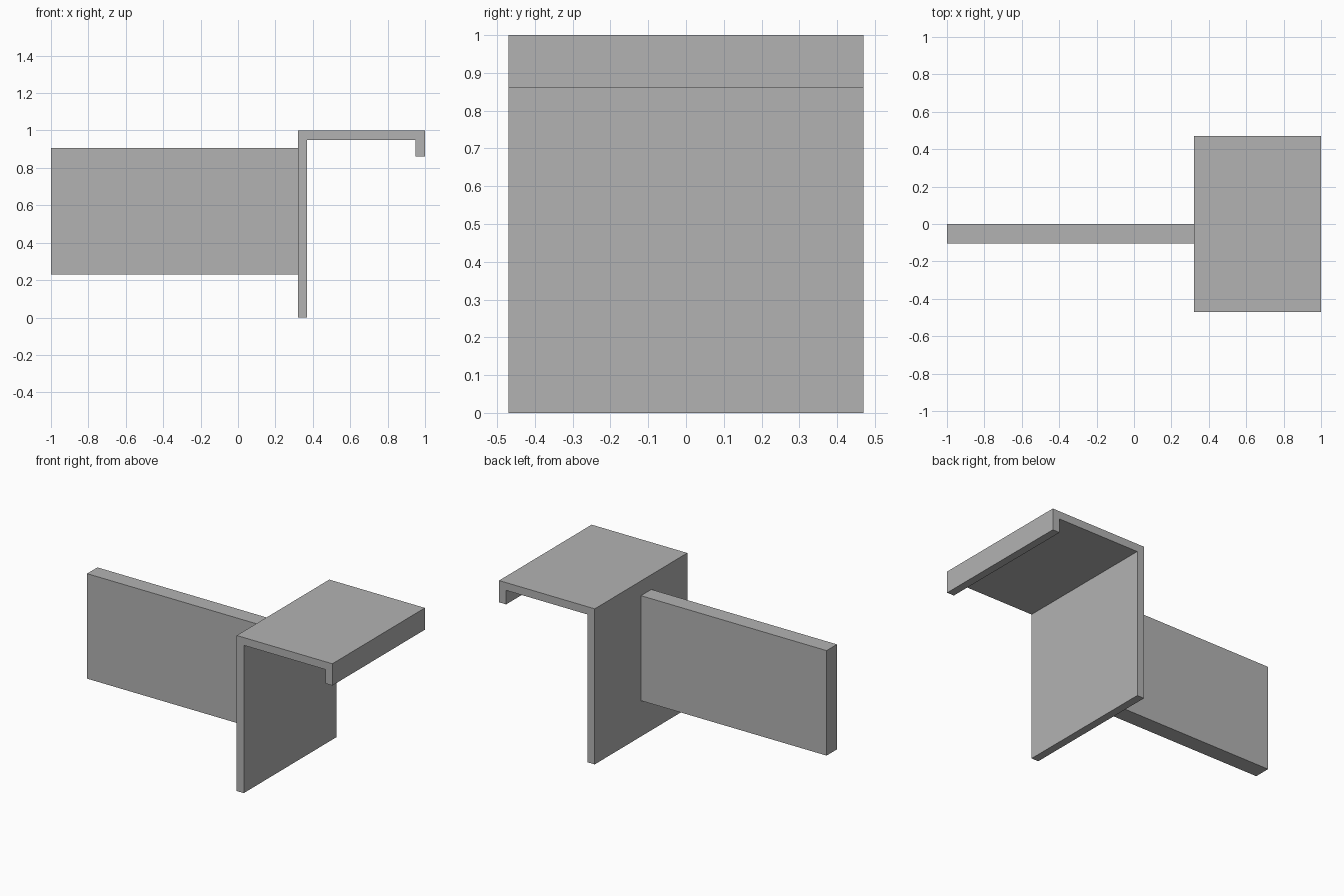
import bpy
import bmesh

cube = bpy.data.objects.get("Cube")
if cube:
    bpy.data.objects.remove(cube, do_unlink=True)

grey = bpy.data.materials.new("plain grey")
grey.use_nodes = True
colour = (0.45, 0.45, 0.45, 1)
grey.diffuse_color = colour
grey.node_tree.nodes["Principled BSDF"].inputs["Base Color"].default_value = colour


def extrude_profile(name, points, y_front, y_back):
    """Extrude an x-z outline from y_front to y_back."""
    bm = bmesh.new()
    face = bm.faces.new([bm.verts.new((x, y_front, z)) for x, z in points])
    result = bmesh.ops.extrude_face_region(bm, geom=[face])
    moved = [v for v in result["geom"] if isinstance(v, bmesh.types.BMVert)]
    bmesh.ops.translate(bm, verts=moved, vec=(0, y_back - y_front, 0))
    bmesh.ops.recalc_face_normals(bm, faces=bm.faces)
    mesh = bpy.data.meshes.new(name)
    bm.to_mesh(mesh)
    bm.free()
    mesh.materials.append(grey)
    obj = bpy.data.objects.new(name, mesh)
    bpy.context.collection.objects.link(obj)
    return obj


# Folded bracket: upright, top shelf and short hanging lip
left, right, thick = 0.32, 1.0, 0.05
lip_bottom, top = 0.86, 1.0
extrude_profile("hook_bracket", [
    (left, 0), (left + thick, 0), (left + thick, top - thick),
    (right - thick, top - thick), (right - thick, lip_bottom),
    (right, lip_bottom), (right, top), (left, top),
], -0.47, 0.47)

# Flat board standing out from the upright
extrude_profile("side_board", [
    (-1, 0.23), (left, 0.23), (left, 0.905), (-1, 0.905),
], -0.105, 0)
